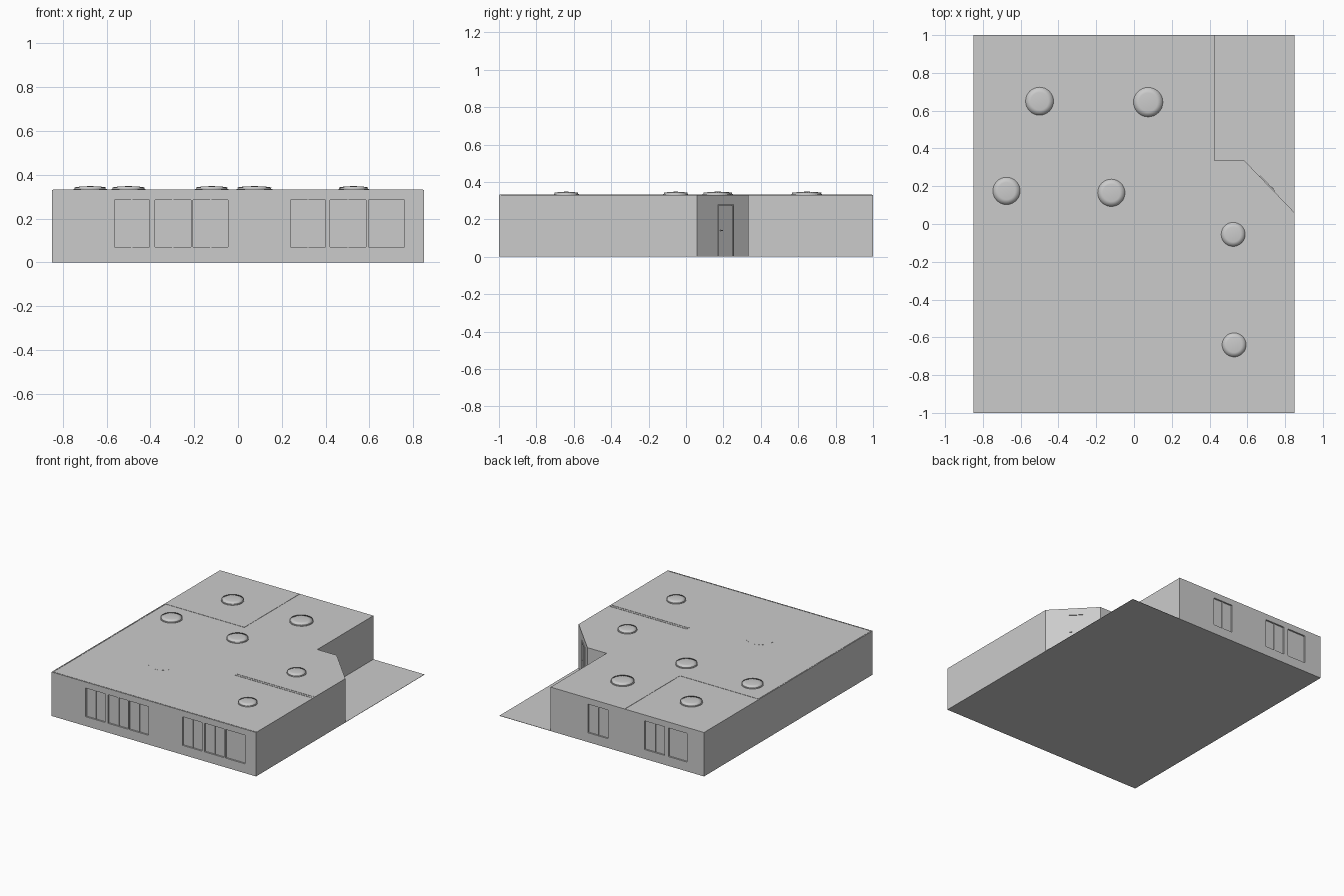
import bpy, bmesh, math
from mathutils import Matrix, Vector

if "Cube" in bpy.data.objects:
    bpy.data.objects.remove(bpy.data.objects["Cube"])

H = 0.33                      # roof height
grey = bpy.data.materials.new("plain grey")
grey.use_nodes = True
GREY = (0.6, 0.6, 0.6, 1)
grey.diffuse_color = GREY
grey.node_tree.nodes["Principled BSDF"].inputs["Base Color"].default_value = GREY


def finish(name, bm):
    bmesh.ops.recalc_face_normals(bm, faces=bm.faces)
    mesh = bpy.data.meshes.new(name)
    bm.to_mesh(mesh)
    bm.free()
    mesh.materials.append(grey)
    obj = bpy.data.objects.new(name, mesh)
    bpy.context.collection.objects.link(obj)
    return obj


def add_box(bm, x0, x1, y0, y1, z0, z1, frame=Matrix()):
    mat = Matrix.Translation(((x0 + x1) / 2, (y0 + y1) / 2, (z0 + z1) / 2))
    mat = frame @ mat @ Matrix.Diagonal((x1 - x0, y1 - y0, z1 - z0, 1))
    bmesh.ops.create_cube(bm, size=1, matrix=mat)


def prism(name, outline, z0, z1):
    bm = bmesh.new()
    base = bm.faces.new([bm.verts.new((x, y, z0)) for x, y in outline])
    top = bmesh.ops.extrude_face_region(bm, geom=[base])["geom"]
    verts = [g for g in top if isinstance(g, bmesh.types.BMVert)]
    bmesh.ops.translate(bm, verts=verts, vec=(0, 0, z1 - z0))
    return finish(name, bm)


# Floor slab and building body with the entrance corner cut away
prism("floor_slab", [(-.85, -1), (.85, -1), (.85, 1), (-.85, 1)], 0, 0.002)
body = prism("building_body", [(-.85, -1), (.85, -1), (.85, .06), (.585, .335),
                               (.425, .335), (.425, 1), (-.85, 1)], 0.001, H)

# Window openings: left, right, y of the wall, whether split
windows = [(-.565, -.405, -1, True), (-.38, -.215, -1, True), (-.205, -.045, -1, True),
           (.24, .40, -1, True), (.42, .585, -1, True), (.595, .76, -1, False),
           (-.05, .115, 1, True), (-.52, -.355, 1, True), (-.71, -.555, 1, False)]
SILL, HEAD, DEPTH = 0.07, 0.285, 0.012
bm = bmesh.new()
for x0, x1, wall, split in windows:
    inner = wall * (1 - DEPTH)
    add_box(bm, x0, x1, *sorted((inner, wall * 1.02)), SILL, HEAD)
cutter = finish("window_cutter", bm)
cutter.hide_render = True
mod = body.modifiers.new("openings", "BOOLEAN")
mod.object = cutter
mod.solver = "EXACT"
cut_mesh = bpy.data.meshes.new_from_object(body.evaluated_get(bpy.context.evaluated_depsgraph_get()))
body.modifiers.clear()
body.data = cut_mesh
bpy.data.objects.remove(cutter)

# Window sash dividers
bm = bmesh.new()
for x0, x1, wall, split in windows:
    if split:
        mid = (x0 + x1) / 2
        ys = sorted((wall * (1 - DEPTH), wall * (1 - DEPTH / 2)))
        add_box(bm, mid - .003, mid + .003, *ys, SILL, HEAD)
finish("window_dividers", bm)

# Entrance door on the diagonal wall, in the wall's own frame
start, end = Vector((.85, .06, 0)), Vector((.585, .335, 0))
along = (end - start).normalized()
out = Vector((along.y, -along.x, 0))
frame = Matrix((along, out, (0, 0, 1))).transposed().to_4x4()
frame.translation = start
length = (end - start).length
d0, d1 = length * .40, length * .70
bm = bmesh.new()
for a, b, z0, z1 in [(d0, d0 + .008, 0, .28), (d1 - .008, d1, 0, .28),
                     (d0 + .008, d1 - .008, .272, .28)]:
    add_box(bm, a, b, -.002, .006, z0 + .002, z1, frame)
finish("door_frame", bm)
bm = bmesh.new()
add_box(bm, d0 + .008, d1 - .008, -.002, .002, .002, .272, frame)
finish("door_leaf", bm)
bm = bmesh.new()
add_box(bm, d0 + .014, d0 + .03, .002, .01, .138, .143, frame)
finish("door_handle", bm)

# Partition wall tops showing on the roof
strips = [(-.193, -.185, .34, .995), (-.845, -.193, .34, .348),
          (-.845, -.839, -.99, .34), (-.845, .845, -.996, -.99),
          (.2, .838, -.306, -.296), (.2, .838, -.327, -.317)]
bm = bmesh.new()
for s in strips:
    add_box(bm, *s, H - .002, H + .002)
finish("partition_tops", bm)

# Flush round column top
bm = bmesh.new()
bmesh.ops.create_cone(bm, cap_ends=True, segments=32, radius1=.1, radius2=.1,
                      depth=.002, matrix=Matrix.Translation((-.3, -.46, H - .0006)))
finish("column_top", bm)


# Round roof lights: a thin base ring and a low smooth dome
def turned(name, x, y, profile, segments=32):
    bm = bmesh.new()
    verts = [bm.verts.new((r, 0, z)) for r, z in profile]
    edges = [bm.edges.new(pair) for pair in zip(verts, verts[1:])]
    bmesh.ops.spin(bm, geom=verts + edges, cent=(0, 0, 0), axis=(0, 0, 1),
                   angle=math.tau, steps=segments)
    bmesh.ops.remove_doubles(bm, verts=bm.verts, dist=1e-5)
    obj = finish(name, bm)
    obj.location = (x, y, H)
    return obj


lights = [(-.5, .65, .078), (.075, .645, .082), (-.675, .175, .076),
          (-.12, .165, .076), (.525, -.055, .067), (.53, -.64, .067)]
for i, (x, y, r) in enumerate(lights):
    turned(f"roof_light_base_{i + 1}", x, y, [(0, 0), (r, 0), (r, .005), (0, .005)])
    dome = turned(f"roof_light_dome_{i + 1}", x, y,
                  [(r * .92, .004), (r * .95, .012), (r * .6, .016), (0, .018)])
    dome.data.polygons.foreach_set("use_smooth", [True] * len(dome.data.polygons))
